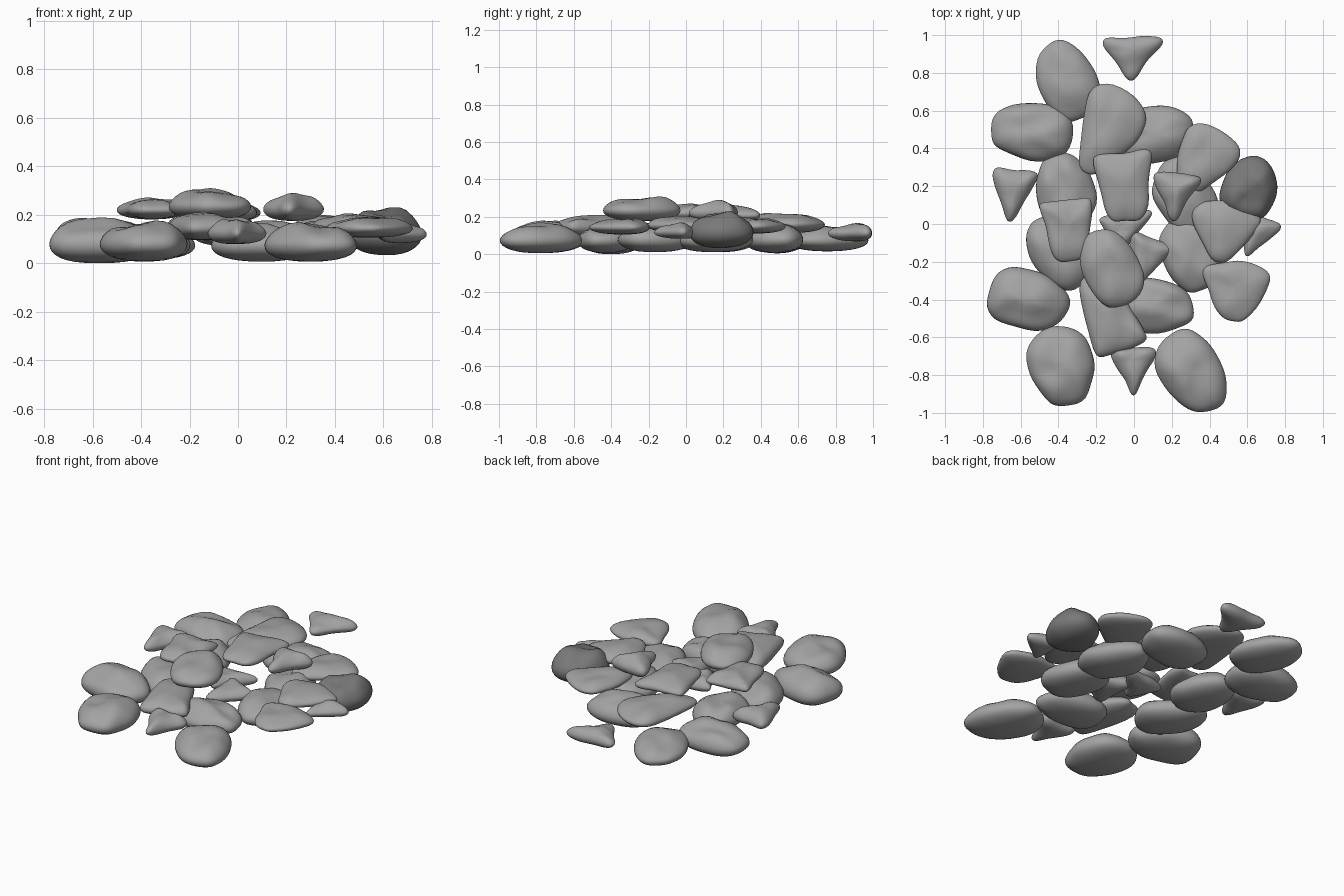
import bpy, bmesh, math
from mathutils import Vector, Matrix, noise

if "Cube" in bpy.data.objects:
    bpy.data.objects.remove(bpy.data.objects["Cube"])

SEG, RINGS = 40, 16

# Outlines in a unit box, half given (tip at +x), mirrored below; then peak position and edge sharpness
PEBBLE = ([(1, 0), (.88, .5), (.5, .86), (0, 1), (-.55, .93), (-.9, .58), (-1, 0)], -.05, 1.1)
WEDGE = ([(1, 0), (.9, .3), (.45, .62), (-.15, .92), (-.6, 1), (-.88, .7), (-1, 0)], -.2, 1.1)
SLAB = ([(1, 0), (.95, .45), (.6, .72), (-.1, .85), (-.7, 1), (-.97, .85), (-.98, 0)], -.1, 1.05)
CHIP = ([(1, 0), (.85, .19), (.3, .46), (-.3, .82), (-.7, 1), (-.93, .85), (-.92, 0)], -.35, 1.2)


def smooth_loop(half):
    """Closed Catmull-Rom curve through the mirrored half outline."""
    pts = [Vector(p) for p in half + [(x, -y) for x, y in half[-2:0:-1]]]
    n, out = len(pts), []
    for i in range(SEG):
        f = i / SEG * n
        k, t = int(f), f - int(f)
        a, b, c, d = (pts[(k + j) % n] for j in (-1, 0, 1, 2))
        out.append(.5 * (2 * b + (c - a) * t + (2 * a - 5 * b + 4 * c - d) * t * t
                         + (3 * b - a - 3 * c + d) * t ** 3))
    return out


def grey(name, value):
    mat = bpy.data.materials.new(name)
    mat.diffuse_color = (value, value, value, 1)
    mat.use_nodes = True
    mat.node_tree.nodes["Principled BSDF"].inputs["Base Color"].default_value = mat.diffuse_color
    return mat


def stone(name, shape, mat, x, y, z, length, width, height, angle, seed):
    half, peak, sharp = shape
    loop = smooth_loop(half)
    bm = bmesh.new()
    centre = Vector((peak, 0))

    def vert(p, h):
        # gentle lumps make every stone different
        q = Vector((p.x, p.y, h))
        q.x += .1 * noise.noise(Vector((p.x, p.y, seed * 7.3)) * 1.1)
        q.y += .1 * noise.noise(Vector((p.x, p.y, seed * 5.1 + 40)) * 1.1)
        if h > 0:
            q.z *= 1.1 + .4 * noise.noise(Vector((p.x, p.y, seed * 3.7 + 9)) * 1.4)
        else:
            q.z *= .9
        return bm.verts.new((q.x * length / 2, q.y * width / 2, q.z * height / 2))

    rows = []
    for r in range(1, RINGS):
        a = math.pi * (r / RINGS - .5)
        s = math.cos(a) ** .85
        h = math.copysign(abs(math.sin(a)) ** (sharp if a > 0 else .9), a)
        rows.append([vert(centre + (p - centre) * s, h) for p in loop])
    low, top = vert(centre, -1), vert(centre, 1)
    for i in range(SEG):
        j = (i + 1) % SEG
        bm.faces.new((low, rows[0][j], rows[0][i]))
        bm.faces.new((top, rows[-1][i], rows[-1][j]))
        for a, b in zip(rows, rows[1:]):
            bm.faces.new((a[i], a[j], b[j], b[i]))
    bmesh.ops.transform(bm, verts=bm.verts, matrix=Matrix.Translation((x, y, z))
                        @ Matrix.Rotation(math.radians(angle), 4, 'Z'))
    bmesh.ops.recalc_face_normals(bm, faces=bm.faces)
    me = bpy.data.meshes.new(name)
    bm.to_mesh(me)
    bm.free()
    me.materials.append(mat)
    me.polygons.foreach_set("use_smooth", [True] * len(me.polygons))
    bpy.context.collection.objects.link(bpy.data.objects.new(name, me))


# Each row: x, y, z, length, width, height, direction of the tip
pebbles = [
    (-.35, .765, .09, .43, .31, .13, 115), (-.535, .49, .095, .43, .30, .165, 175),
    (.11, .48, .095, .42, .30, .16, 10), (-.555, -.40, .095, .43, .31, .175, -14),
    (.11, -.43, .09, .42, .29, .15, -3), (-.38, -.75, .095, .43, .34, .16, -75),
    (.31, -.785, .09, .45, .32, .15, -62), (.62, .19, .135, .34, .29, .19, 65),
    (-.12, -.225, .25, .43, .30, .125, 115), (-.39, -.15, .095, .42, .29, .15, 130),
    (.30, -.15, .095, .42, .30, .15, 115), (-.36, .19, .095, .40, .31, .15, 105),
    (.27, .15, .095, .42, .30, .15, 120),
]
wedges = [
    (-.14, .49, .175, .50, .34, .10, -115), (.365, .34, .165, .38, .32, .085, -120),
    (.48, -.03, .17, .34, .35, .085, -98), (.54, -.355, .16, .33, .36, .085, -95),
]
slabs = [
    (-.045, .2, .225, .37, .31, .09, -86), (-.345, -.03, .235, .34, .28, .085, -86),
    (-.135, -.46, .16, .44, .29, .11, 112),
]
chips = [
    (-.635, .16, .145, .28, .24, .10, -98), (-.005, .88, .13, .25, .31, .10, -90),
    (.225, .15, .24, .26, .25, .11, -95), (0, -.77, .14, .26, .24, .10, -90),
    (.645, -.06, .135, .24, .22, .08, -112), (.06, -.19, .13, .28, .25, .09, -112),
    (-.02, 0, .13, .28, .22, .09, 30),
]

light, dark = grey("stone_grey", .37), grey("stone_dark", .19)
count = 0
for label, shape, rows in (("pebble", PEBBLE, pebbles), ("flat_stone", WEDGE, wedges),
                           ("slab", SLAB, slabs), ("small_stone", CHIP, chips)):
    for i, row in enumerate(rows, 1):
        count += 1
        stone(f"{label}_{i}", shape, dark if count == 8 else light, *row, count)

# Settle the pile on the ground, centred
obs = list(bpy.data.objects)
pts = [v.co for o in obs for v in o.data.vertices]
lo = [min(p[k] for p in pts) for k in range(3)]
hi = [max(p[k] for p in pts) for k in range(3)]
shift = Vector((-(lo[0] + hi[0]) / 2, -(lo[1] + hi[1]) / 2, -lo[2]))
for o in obs:
    o.data.transform(Matrix.Translation(shift))
